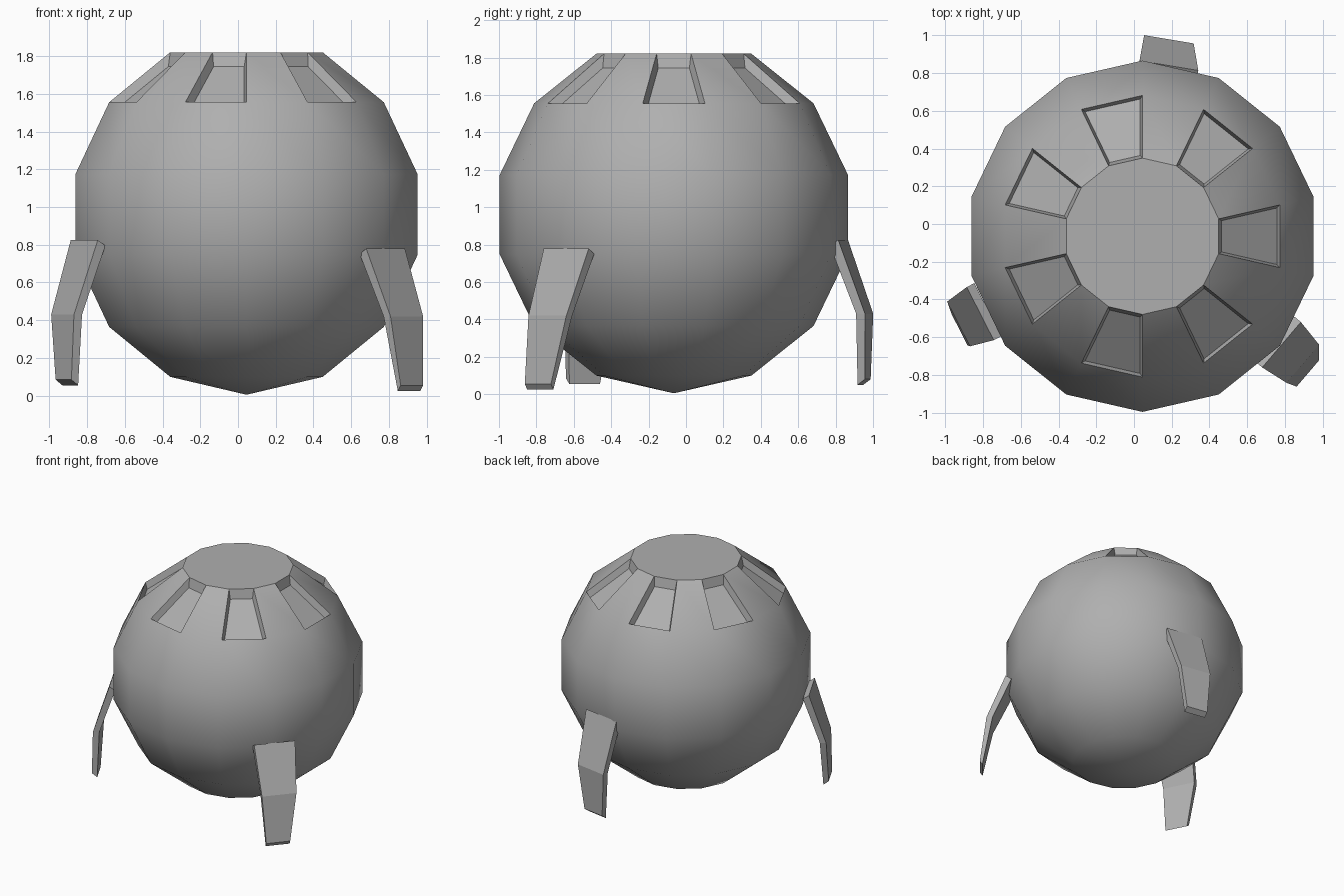
import bpy, bmesh
from math import radians, cos, sin, atan2, pi
from mathutils import Vector, Matrix

if "Cube" in bpy.data.objects:
    bpy.data.objects.remove(bpy.data.objects["Cube"])

CENTRE = Vector((0.045, -0.065, 0.96))
R = 0.955

grey = bpy.data.materials.new("dark_grey")
grey.diffuse_color = (0.43, 0.43, 0.43, 1)
grey.use_nodes = True
grey.node_tree.nodes["Principled BSDF"].inputs["Base Color"].default_value = grey.diffuse_color


def finish(name, bm, smooth=False):
    bmesh.ops.recalc_face_normals(bm, faces=bm.faces)
    me = bpy.data.meshes.new(name)
    bm.to_mesh(me)
    bm.free()
    me.materials.append(grey)
    ob = bpy.data.objects.new(name, me)
    bpy.context.collection.objects.link(ob)
    if smooth:
        bpy.ops.object.select_all(action='DESELECT')
        ob.select_set(True)
        bpy.context.view_layer.objects.active = ob
        bpy.ops.object.shade_smooth_by_angle(angle=radians(30))
    return ob


# Spherical body with a flat top: 14 sides, 7 latitude bands, a corner towards the front
bm = bmesh.new()
bmesh.ops.create_uvsphere(bm, u_segments=14, v_segments=7, radius=R)
front = min(bm.verts, key=lambda v: v.co.y).co
if abs(front.x) > 0.01:
    bmesh.ops.rotate(bm, verts=bm.verts, matrix=Matrix.Rotation(pi / 14, 3, 'Z'))
pole = max(bm.verts, key=lambda v: v.co.z)
bmesh.ops.delete(bm, geom=[pole], context='VERTS')
bmesh.ops.holes_fill(bm, edges=[e for e in bm.edges if e.is_boundary], sides=0)

# Seven recessed windows: every second face of the upper band, sunk straight down
step = 2 * pi / 7
windows = []
for f in bm.faces:
    c = f.calc_center_median()
    if 0.66 * R < c.z < 0.85 * R:
        k = atan2(c.y, c.x) / step
        if abs(k - round(k)) < 0.1:
            windows.append(f)
# Extruding as separate regions keeps the side walls of each recess
for w in windows:
    new = bmesh.ops.extrude_face_region(bm, geom=[w])['geom']
    verts = [g for g in new if isinstance(g, bmesh.types.BMVert)]
    mid = sum((v.co for v in verts), Vector()) / len(verts)
    for v in verts:
        v.co = mid + (v.co - mid) * 0.9 - Vector((0, 0, 0.063))
bmesh.ops.delete(bm, geom=[w for w in windows if w.is_valid], context='FACES_ONLY')
bmesh.ops.translate(bm, verts=bm.verts, vec=CENTRE)
finish("body", bm, smooth=True)


# Bent, tapering legs: outer edge centres at hip, knee and foot
def leg(name, angle, hip, knee, foot, foot_in=0.04):
    a = radians(angle)
    out = Vector((cos(a), sin(a), 0))
    side = Vector((-sin(a), cos(a), 0))
    bm = bmesh.new()
    rings = []
    for p, half, inward, drop in ((hip, 0.158, 0.045, 0.03),
                                  (knee, 0.133, 0.048, 0.0),
                                  (foot, 0.092, foot_in, 0.03)):
        p = Vector(p)
        q = p - out * inward - Vector((0, 0, drop))
        rings.append([bm.verts.new(v) for v in
                      (p - side * half, p + side * half,
                       q + side * half, q - side * half)])
    for r0, r1 in zip(rings, rings[1:]):
        for i in range(4):
            j = (i + 1) % 4
            bm.faces.new((r0[i], r0[j], r1[j], r1[i]))
    bm.faces.new(rings[0])
    bm.faces.new(rings[-1])
    finish(name, bm)


leg("back_leg", 80.5, (0.185, 0.84, 0.825), (0.185, 0.979, 0.43), (0.165, 0.972, 0.08))
leg("left_leg", 207, (-0.815, -0.475, 0.825), (-0.93, -0.53, 0.43), (-0.925, -0.56, 0.085))
leg("right_leg", 319.5, (0.782, -0.64, 0.78), (0.895, -0.741, 0.42), (0.922, -0.792, 0.055), 0.02)
